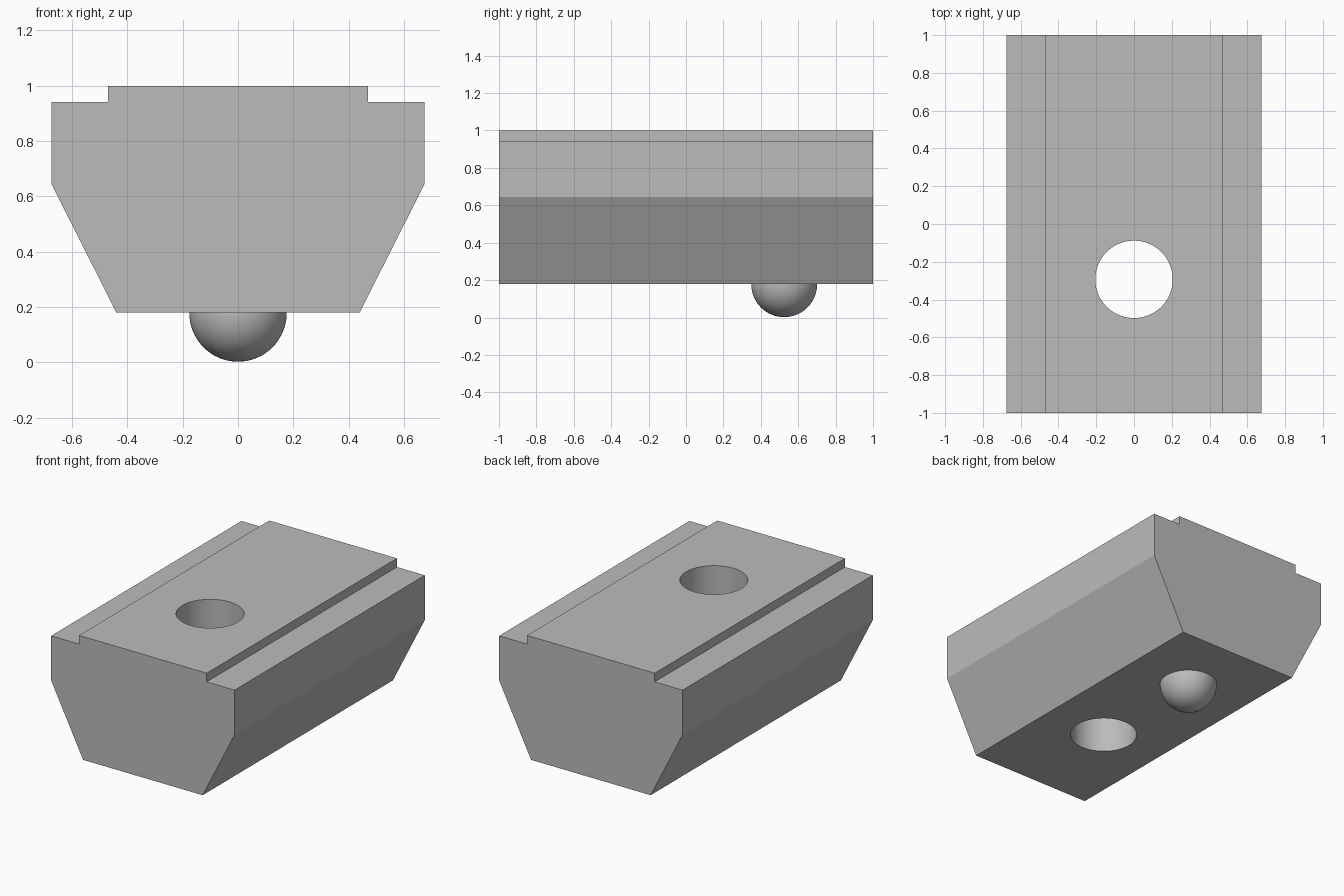
import bpy
import bmesh

cube = bpy.data.objects.get("Cube")
if cube:
    bpy.data.objects.remove(cube, do_unlink=True)

# Plain metal colour
grey = bpy.data.materials.new("steel_grey")
grey.use_nodes = True
colour = (0.5, 0.5, 0.5, 1)
grey.diffuse_color = colour
grey.node_tree.nodes["Principled BSDF"].inputs["Base Color"].default_value = colour


def smooth(obj):
    bpy.ops.object.select_all(action='DESELECT')
    obj.select_set(True)
    bpy.context.view_layer.objects.active = obj
    bpy.ops.object.shade_smooth_by_angle(angle=0.4)


# Body: mirrored half profile (x, z) extruded along y
half = [(0.44, 0.18), (0.675, 0.645), (0.675, 0.942), (0.47, 0.942), (0.47, 1.0)]
profile = half + [(-x, z) for x, z in reversed(half)]
bm = bmesh.new()
front = bm.faces.new([bm.verts.new((x, -1, z)) for x, z in profile])
ext = bmesh.ops.extrude_face_region(bm, geom=[front])
back_verts = [g for g in ext["geom"] if isinstance(g, bmesh.types.BMVert)]
bmesh.ops.translate(bm, verts=back_verts, vec=(0, 2, 0))
bmesh.ops.recalc_face_normals(bm, faces=bm.faces)
mesh = bpy.data.meshes.new("slot_nut_body")
bm.to_mesh(mesh)
bm.free()
body = bpy.data.objects.new("slot_nut_body", mesh)
bpy.context.collection.objects.link(body)
mesh.materials.append(grey)

# Through hole
bpy.ops.mesh.primitive_cylinder_add(vertices=64, radius=0.205, depth=2,
                                    location=(0, -0.293, 0.6))
cutter = bpy.context.object
cutter.name = "hole_cutter"
cutter.hide_render = True
cutter.data.materials.append(grey)
cut = body.modifiers.new("through_hole", 'BOOLEAN')
cut.operation = 'DIFFERENCE'
cut.solver = 'EXACT'
cut.object = cutter
bpy.ops.object.select_all(action='DESELECT')
body.select_set(True)
bpy.context.view_layer.objects.active = body
bpy.ops.object.modifier_apply(modifier=cut.name)
bpy.data.objects.remove(cutter, do_unlink=True)
smooth(body)

# Spring ball protruding from the underside
bpy.ops.mesh.primitive_uv_sphere_add(segments=64, ring_count=32, radius=0.176,
                                     location=(0, 0.525, 0.178))
ball = bpy.context.object
ball.name = "spring_ball"
ball.data.materials.append(grey)
smooth(ball)
